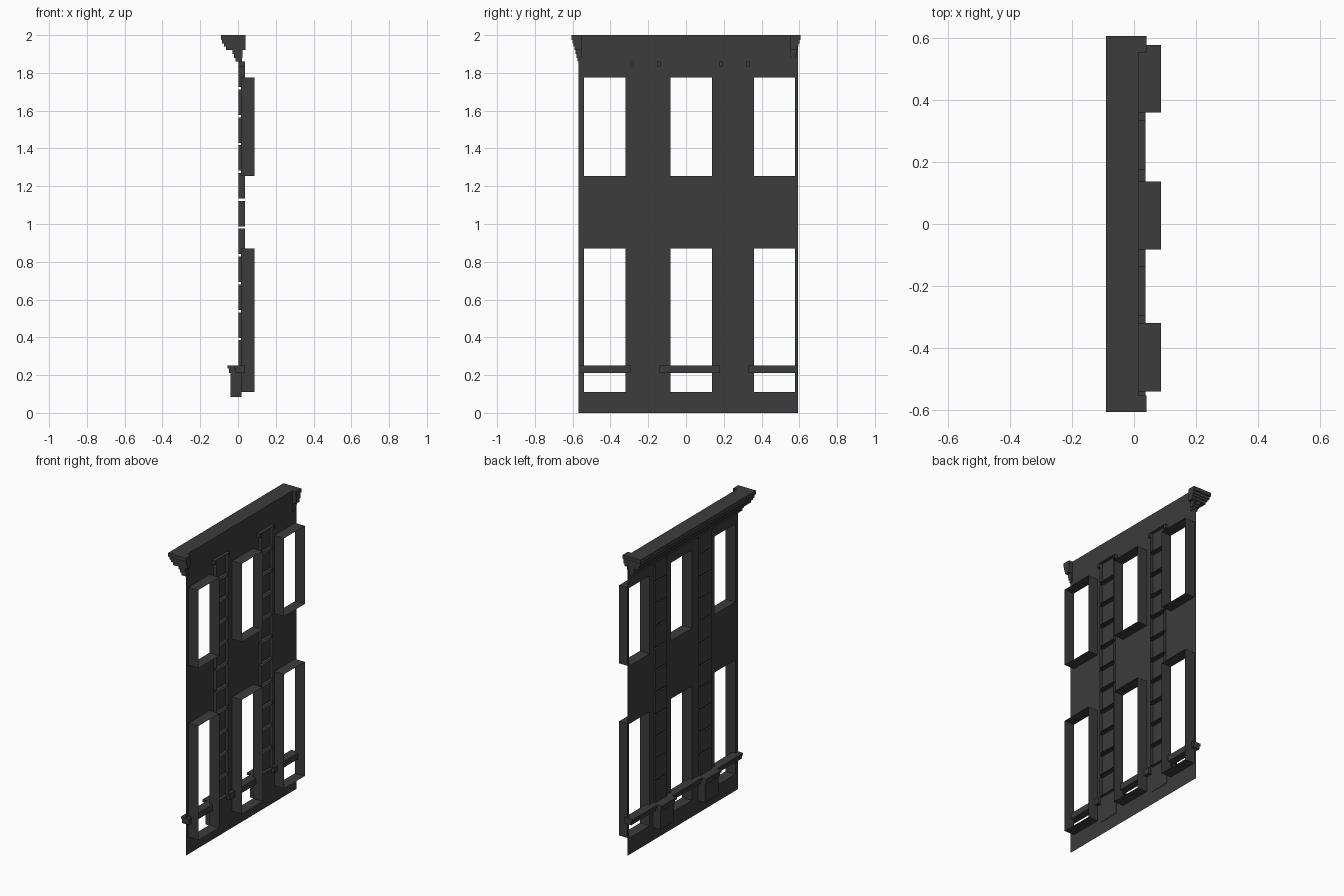
import bpy
import bmesh

cube = bpy.data.objects.get("Cube")
if cube:
    bpy.data.objects.remove(cube)

mat = bpy.data.materials.new("dark_grey")
mat.use_nodes = True
GREY = (0.045, 0.045, 0.045, 1)
mat.diffuse_color = GREY
mat.node_tree.nodes["Principled BSDF"].inputs["Base Color"].default_value = GREY

WALL_X, BACK_X = 0.015, 0.037
WALL_Y = (-0.57, 0.593)
WINDOWS_Y = [(-0.54, -0.32), (-0.083, 0.137), (0.36, 0.578)]
WINDOWS_Z = [(0.11, 0.87), (1.255, 1.775)]
PILASTERS = [-0.215, 0.255]


def finish(name, bm):
    mesh = bpy.data.meshes.new(name)
    bm.to_mesh(mesh)
    bm.free()
    mesh.materials.append(mat)
    obj = bpy.data.objects.new(name, mesh)
    bpy.context.collection.objects.link(obj)
    return obj


def quad(bm, pts):
    bm.faces.new([bm.verts.new(p) for p in pts])


def add_box(bm, x, y, z, open_side=None):
    """Box from three ranges; open_side drops the faces pointing that way along x."""
    made = bmesh.ops.create_cube(bm, size=1)["verts"]
    for v in made:
        v.co = [r[0] if c < 0 else r[1] for c, r in zip(v.co, (x, y, z))]
    if open_side == "both":
        ends = x
    elif open_side == "back":
        ends = (x[1],)
    else:
        return
    faces = {f for v in made for f in v.link_faces}
    drop = [f for f in faces
            if any(all(abs(v.co.x - e) < 1e-5 for v in f.verts) for e in ends)]
    bmesh.ops.delete(bm, geom=drop, context="FACES_ONLY")


# Thin wall with six window openings
bm = bmesh.new()
ys = sorted([*WALL_Y] + [y for w in WINDOWS_Y for y in w])
zs = sorted([0, 2] + [z for w in WINDOWS_Z for z in w])
for y0, y1 in zip(ys, ys[1:]):
    for z0, z1 in zip(zs, zs[1:]):
        if (y0, y1) in WINDOWS_Y and (z0, z1) in WINDOWS_Z:
            continue
        quad(bm, [(WALL_X, y0, z0), (WALL_X, y1, z0), (WALL_X, y1, z1), (WALL_X, y0, z1)])
bmesh.ops.remove_doubles(bm, verts=bm.verts, dist=1e-5)
finish("wall", bm)

# Window reveals: open sleeves behind the wall
bm = bmesh.new()
for y in WINDOWS_Y:
    for z in WINDOWS_Z:
        add_box(bm, (WALL_X, 0.087), y, z, "both")
finish("window_reveals", bm)

# Pilasters of stacked blocks with open backs, a cap above and a plinth below
blocks, caps, plinths = bmesh.new(), bmesh.new(), bmesh.new()
for c in PILASTERS:
    for i in range(11):
        z = 0.25 + 0.1475 * i
        add_box(blocks, (0.003, BACK_X), (c - 0.062, c + 0.062), (z, z + 0.135), "back")
    for s in (-1, 1):
        edge = sorted((c + s * 0.062, c + s * 0.08))
        add_box(caps, (0.003, BACK_X), edge, (1.835, 1.86))
    add_box(plinths, (-0.04, 0.018), (c - 0.07, c + 0.07), (0.085, 0.215))
    add_box(plinths, (-0.047, 0.018), (c - 0.074, c + 0.074), (0.21, 0.235))
    add_box(plinths, (-0.055, 0.018), (c - 0.08, c + 0.08), (0.235, 0.25))
finish("pilaster_blocks", blocks)
finish("pilaster_caps", caps)
finish("pilaster_plinths", plinths)

# Belt course crossing the lower windows between the plinths
bm = bmesh.new()
stops = [WALL_Y[0]] + [c + s * 0.075 for c in PILASTERS for s in (-1, 1)] + [WALL_Y[1]]
for y in zip(stops[::2], stops[1::2]):
    add_box(bm, (-0.012, BACK_X), y, (0.21, 0.235))
    add_box(bm, (-0.022, BACK_X), y, (0.235, 0.25))
finish("belt_course", bm)

# Stepped cornice with short returns at both ends
# each step: bottom, top, front x, half length, return back x
STEPS = [
    (1.975, 2.0, -0.09, 0.607, 0.041),
    (1.955, 1.975, -0.085, 0.6, 0.041),
    (1.94, 1.955, -0.074, 0.596, 0.041),
    (1.92, 1.94, -0.064, 0.59, 0.041),
    (1.9, 1.92, -0.028, 0.585, 0.025),
    (1.88, 1.9, -0.022, 0.58, 0.025),
    (1.86, 1.88, -0.014, 0.575, 0.022),
]
bm = bmesh.new()
for z0, z1, x0, half, xr in STEPS:
    add_box(bm, (x0, WALL_X), (-half, half), (z0, z1))
    for s in (-1, 1):
        add_box(bm, (WALL_X, xr), sorted((s * 0.553, s * half)), (z0, z1))
finish("cornice", bm)
